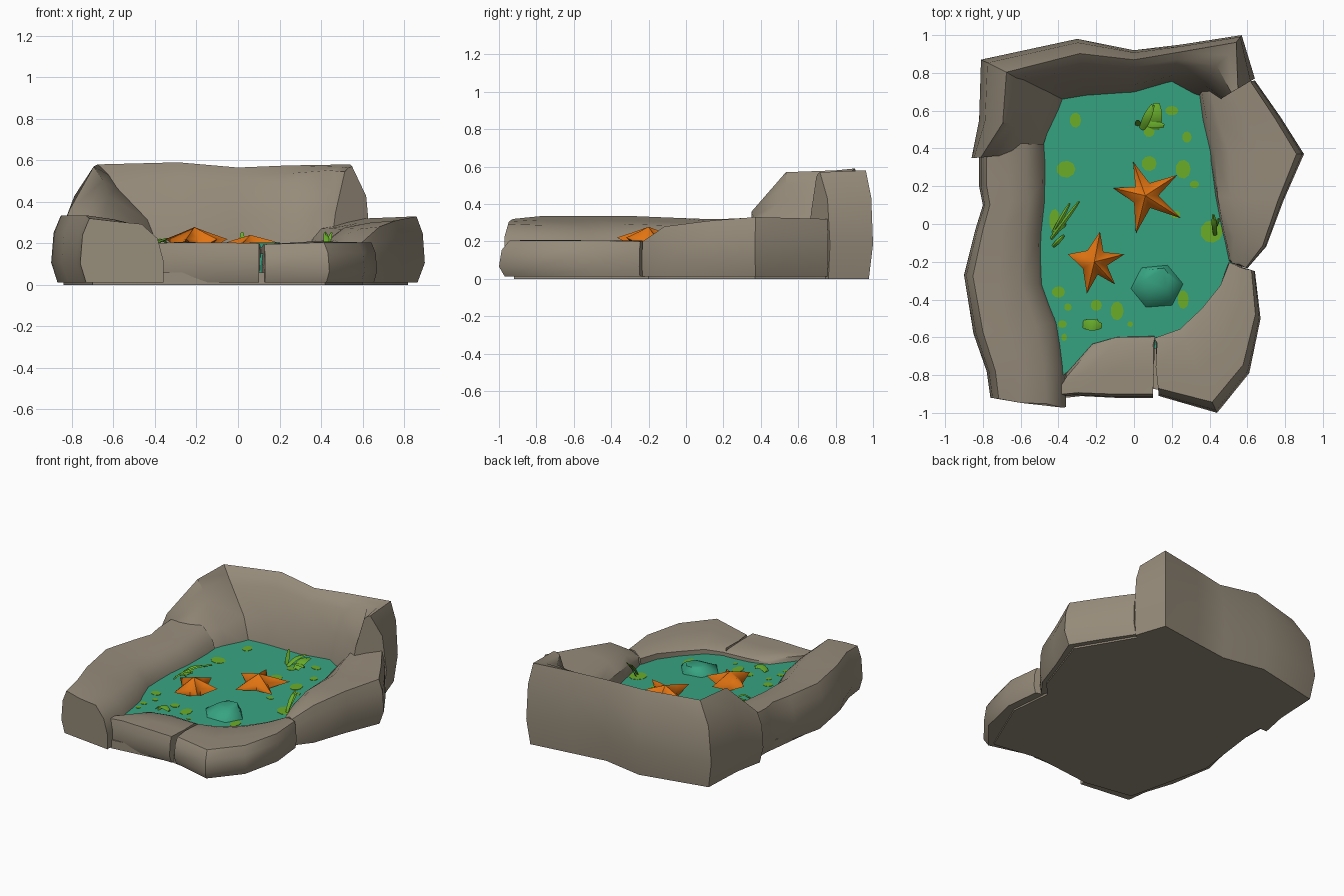
import bpy, bmesh, math, random
from mathutils import Vector
random.seed(4)


def material(name, col):
    m = bpy.data.materials.new(name)
    m.diffuse_color = (*col, 1)
    return m


ROCK = material("rock_brown", (0.305, 0.26, 0.195))
POOL = material("pool_teal", (0.038, 0.37, 0.22))
STAR = material("starfish_orange", (0.76, 0.175, 0.006))
WEED = material("weed_green", (0.14, 0.42, 0.025))
SPOT = material("algae_spot_green", (0.15, 0.42, 0.022))


def finish(name, bm, mat, angle=42):
    bmesh.ops.recalc_face_normals(bm, faces=bm.faces)
    me = bpy.data.meshes.new(name)
    bm.to_mesh(me)
    bm.free()
    me.materials.append(mat)
    me.shade_smooth()
    me.set_sharp_from_angle(angle=math.radians(angle))
    ob = bpy.data.objects.new(name, me)
    bpy.context.collection.objects.link(ob)
    return ob


def loft(bm, rings):
    """Join closed rings of points and cap both ends."""
    vs = [[bm.verts.new(p) for p in r] for r in rings]
    n = len(vs[0])
    for a, b in zip(vs, vs[1:]):
        for i in range(n):
            j = (i + 1) % n
            bm.faces.new((a[i], a[j], b[j], b[i]))
    bm.faces.new(vs[0])
    bm.faces.new(vs[-1])


def floor_z(x):
    return 0.155 - 0.04 * x


# Rocks: each station is outer x, y, inner x, y, outer height, inner height
# and optionally its own inset of the outer top edge
def rock(name, stations, a0, b0, foot=0.012):
    bm = bmesh.new()
    rings = []
    for ox, oy, ix, iy, zo, zi, *own in stations:
        o, i = Vector((ox, oy)), Vector((ix, iy))
        a = own[0] if own else a0
        b = max(b0, a + 0.2)
        prof = [(0.07, foot, 0), (0.0, 0.32 * zo, 0), (a * 0.25, 0.75 * zo, 0),
                (a, zo, 0), ((a + b) / 2, (zo + zi) / 2 + 0.004, 0.008),
                (b, zi, 0.008), ((b + 1) / 2 + 0.06, zi * 0.5 + 0.08, 0.008),
                (1.0, 0.12, 0), (1.0, foot, 0)]
        ring = []
        for t, z, j in prof:
            p = o.lerp(i, t)
            ring.append((p.x + random.uniform(-j, j), p.y + random.uniform(-j, j),
                         z + random.uniform(-j, j) * 0.6))
        rings.append(ring)
    loft(bm, rings)
    return finish(name, bm, ROCK)


rock("left_rock", [
    (-0.76, -0.92, -0.36, -0.97, 0.32, 0.29),
    (-0.78, -0.78, -0.36, -0.76, 0.335, 0.29),
    (-0.85, -0.58, -0.39, -0.52, 0.335, 0.28),
    (-0.90, -0.27, -0.47, -0.32, 0.335, 0.29),
    (-0.84, -0.03, -0.48, -0.06, 0.325, 0.28),
    (-0.80, 0.10, -0.46, 0.12, 0.32, 0.28),
    (-0.82, 0.20, -0.46, 0.24, 0.32, 0.29),
    (-0.82, 0.42, -0.46, 0.42, 0.33, 0.30)], 0.11, 0.72)
rock("front_middle_rock", [
    (-0.40, -0.91, -0.36, -0.79, 0.20, 0.20),
    (-0.30, -0.91, -0.22, -0.63, 0.205, 0.195),
    (-0.10, -0.92, -0.10, -0.60, 0.205, 0.195),
    (0.10, -0.92, 0.105, -0.59, 0.20, 0.19)], 0.06, 0.85)
rock("front_right_rock", [
    (0.13, -0.91, 0.113, -0.60, 0.195, 0.19),
    (0.44, -1.00, 0.24, -0.56, 0.205, 0.195),
    (0.61, -0.79, 0.36, -0.45, 0.205, 0.195),
    (0.67, -0.50, 0.46, -0.33, 0.205, 0.19),
    (0.64, -0.25, 0.50, -0.205, 0.20, 0.19)], 0.13, 0.88)
rock("right_rock", [
    (0.60, -0.235, 0.50, -0.195, 0.20, 0.19),
    (0.70, -0.12, 0.47, -0.05, 0.28, 0.25),
    (0.79, 0.12, 0.43, 0.15, 0.31, 0.27),
    (0.90, 0.37, 0.40, 0.38, 0.33, 0.27),
    (0.78, 0.56, 0.36, 0.55, 0.325, 0.27),
    (0.64, 0.76, 0.34, 0.70, 0.32, 0.27)], 0.08, 0.78)
rock("back_rock", [
    (-0.86, 0.35, -0.46, 0.36, 0.36, 0.29, 0.12),
    (-0.82, 0.55, -0.43, 0.50, 0.57, 0.42, 0.32),
    (-0.81, 0.87, -0.36, 0.65, 0.58, 0.47, 0.30),
    (-0.30, 0.98, -0.25, 0.67, 0.59, 0.52, 0.25),
    (0.00, 0.92, 0.00, 0.69, 0.565, 0.49, 0.22),
    (0.25, 0.95, 0.20, 0.75, 0.575, 0.49, 0.2),
    (0.57, 1.00, 0.33, 0.68, 0.58, 0.55, 0.12),
    (0.64, 0.77, 0.44, 0.65, 0.57, 0.54, 0.45)], 0.2, 0.52, 0.0)


def slab(name, outline, z0, ztop, mat):
    bm = bmesh.new()
    loft(bm, [[(x, y, z0) for x, y in outline], [(x, y, ztop(x)) for x, y in outline]])
    return finish(name, bm, mat)


# Flat underside and teal pool floor
slab("rock_base", [(-0.7, -0.86), (-0.36, -0.92), (0.08, -0.87), (0.42, -0.92), (0.6, -0.5),
                   (0.57, -0.2), (0.66, -0.1), (0.82, 0.37), (0.6, 0.74), (0.55, 0.95),
                   (0, 0.88), (-0.3, 0.93), (-0.76, 0.83), (-0.78, 0.2), (-0.84, -0.27)],
     0.0, lambda x: 0.06, ROCK)
slab("pool_floor", [(-0.40, -0.82), (-0.22, -0.68), (0.11, -0.66), (0.28, -0.6), (0.52, -0.34),
                    (0.53, -0.19), (0.47, 0.15), (0.40, 0.7), (0.2, 0.8), (-0.38, 0.72),
                    (-0.52, 0.3), (-0.53, -0.3), (-0.42, -0.5)], 0.03, floor_z, POOL)

# Mound rising from the pool floor
bm = bmesh.new()
loft(bm, [[(0.12 + dx + r * math.cos(k * math.tau / 6 + 0.1),
            -0.33 + dy + r * 0.88 * math.sin(k * math.tau / 6 + 0.1), z) for k in range(6)]
          for r, z, dx, dy in ((0.15, 0.12, 0, 0), (0.135, 0.16, 0, 0), (0.07, 0.205, 0.01, 0.04))])
finish("pool_mound", bm, POOL, 60)

# Algae spots as thin plates on the floor
SPOTS = [(-.31, .55, .03, .04), (-.36, .29, .05, .045), (.08, .32, .04, .04), (.20, .60, .035, .025),
         (.28, .46, .025, .03), (.26, .29, .04, .05), (.32, .21, .025, .02), (-.42, .02, .03, .06),
         (-.40, -.36, .035, .03), (-.35, -.44, .02, .02), (-.20, -.43, .03, .03),
         (-.09, -.46, .035, .05), (-.38, -.53, .025, .02), (.26, -.40, .03, .05),
         (.41, -.04, .06, .06), (-.37, -.60, .015, .02), (-.02, -.53, .015, .015),
         (.22, .05, .025, .02), (.08, .49, .03, .03)]
bm = bmesh.new()
for x, y, rx, ry in SPOTS:
    pts = [(x + rx * math.cos(k * math.tau / 9), y + ry * math.sin(k * math.tau / 9)) for k in range(9)]
    loft(bm, [[(px, py, floor_z(px) + dz) for px, py in pts] for dz in (-0.003, 0.002)])
finish("algae_spots", bm, SPOT)


# Starfish: rounded arms running from a raised centre to the given tips
def starfish(name, cx, cy, z, h, lift, tips):
    bm = bmesh.new()
    c = Vector((cx, cy, z))
    top, bot = bm.verts.new(c + Vector((0, 0, h))), bm.verts.new(c)
    n = len(tips)
    tipv = [Vector((x, y, z)) - c for x, y in tips]
    ends = [bm.verts.new(c + t + Vector((0, 0, lift))) for t in tipv]
    ridge = [bm.verts.new(c + t * 0.5 + Vector((0, 0, h * 0.72))) for t in tipv]
    vals = []
    for k in range(n):
        d = tipv[k].normalized() + tipv[(k + 1) % n].normalized()
        vals.append(c + d.normalized() * 0.07)
    vt = [bm.verts.new(p + Vector((0, 0, h * 0.45))) for p in vals]
    vb = [bm.verts.new(p) for p in vals]
    for k in range(n):
        for t, b in ((vt[k], vb[k]), (vt[k - 1], vb[k - 1])):
            bm.faces.new((top, ridge[k], t))
            bm.faces.new((ridge[k], ends[k], t))
            bm.faces.new((t, ends[k], b))
            bm.faces.new((b, ends[k], bot))
    return finish(name, bm, STAR, 75)


starfish("starfish_front", -0.21, -0.20, 0.17, 0.108, 0.05,
         [(-.18, -.04), (-.05, -.16), (-.10, -.32), (-.25, -.37), (-.35, -.16)])
starfish("starfish_back", 0.06, 0.15, 0.15, 0.09, 0.035,
         [(-.005, .33), (.23, .26), (.25, .03), (.01, -.05), (-.11, .19)])


# Seaweed blades: tapered strips along a bent path
def blade(bm, p0, p1, lift, w):
    p0, p1 = Vector(p0), Vector(p1)
    side = Vector((p0.y - p1.y, p1.x - p0.x, 0)).normalized()
    rings = []
    for k in range(6):
        t = k / 5
        c = p0.lerp(p1, t) + Vector((0, 0, lift * math.sin(t * math.pi)))
        r = w * (0.35 + 0.65 * math.sin(math.pi * (0.15 + 0.8 * t)))
        u = Vector((0, 0, 0.006))
        rings.append([c - side * r, c + u, c + side * r, c - u])
    loft(bm, rings)


def weed(name, blades):
    bm = bmesh.new()
    for args in blades:
        blade(bm, *args)
    return finish(name, bm, WEED)


weed("seaweed_left", [((-.44, -.08, .17), (-.29, .12, .22), .02, .012),
                      ((-.43, -.05, .17), (-.34, .11, .20), .03, .012),
                      ((-.43, -.05, .17), (-.36, .00, .19), .02, .012),
                      ((-.43, -.12, .17), (-.37, -.06, .19), .02, .012)])
weed("seaweed_back", [((.04, .50, .15), (.10, .63, .20), .02, .022),
                      ((.11, .50, .15), (.12, .64, .18), .02, .035),
                      ((.04, .54, .15), (.16, .52, .17), .015, .022),
                      ((.02, .52, .15), (.02, .55, .25), .0, .015)])
weed("seaweed_right", [((.43, -.06, .14), (.42, .05, .25), .02, .014),
                       ((.42, -.03, .14), (.45, .03, .25), .01, .012)])
weed("seaweed_front", [((-.27, -.53, .165), (-.17, -.54, .175), .02, .03),
                       ((-.25, -.55, .165), (-.19, -.51, .175), .015, .02)])
